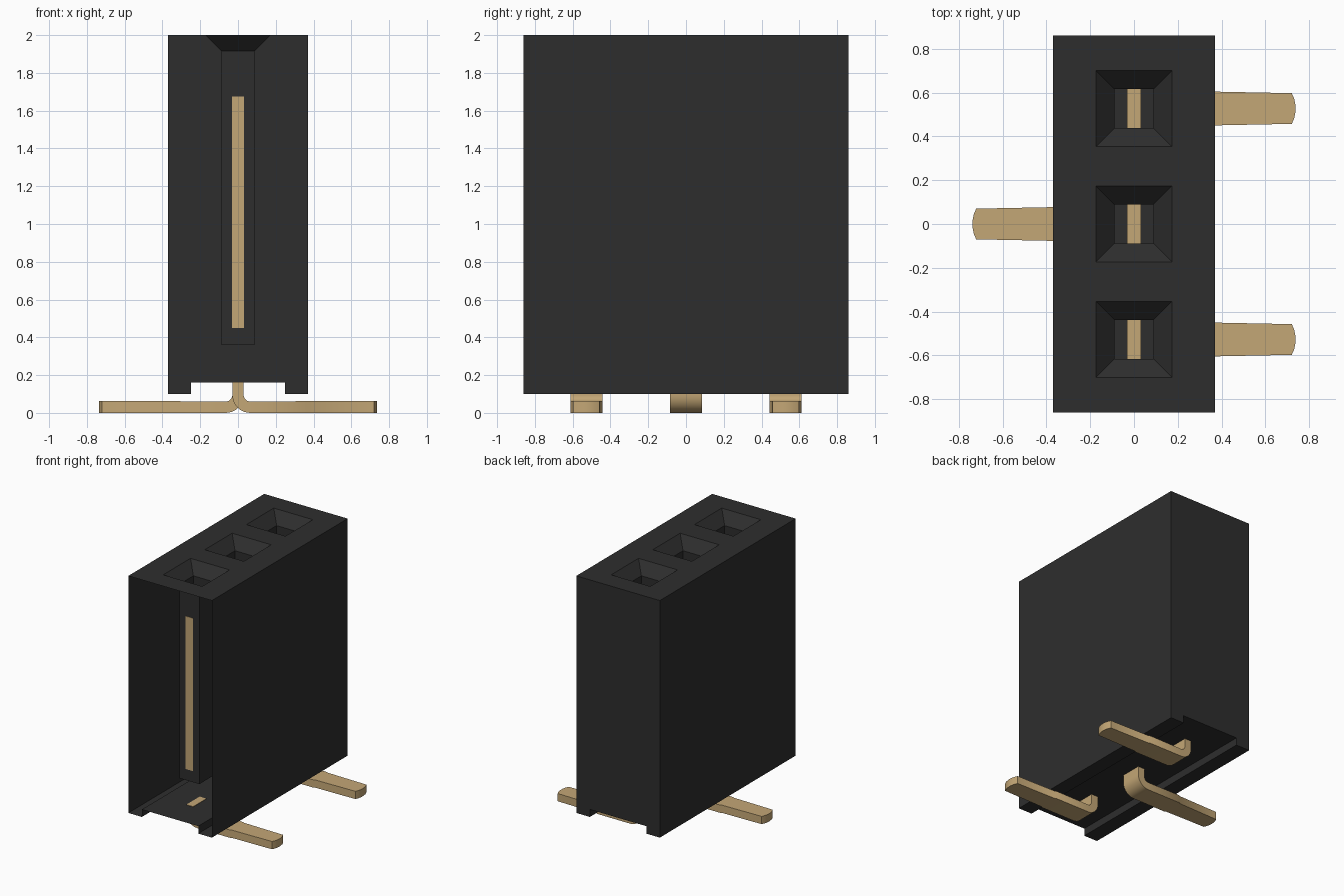
import bpy, bmesh, math

cube = bpy.data.objects.get("Cube")
if cube:
    bpy.data.objects.remove(cube, do_unlink=True)


def material(name, rgb):
    m = bpy.data.materials.new(name)
    m.diffuse_color = (*rgb, 1)
    m.use_nodes = True
    b = next(n for n in m.node_tree.nodes if n.type == 'BSDF_PRINCIPLED')
    b.inputs["Base Color"].default_value = (*rgb, 1)
    b.inputs["Roughness"].default_value = 0.6
    return m


BLACK = material("black plastic", (0.027, 0.027, 0.027))
GOLD = material("gold metal", (0.55, 0.385, 0.18))

HX, HY, TOP = 0.37, 0.86, 2.0      # housing half width, half depth, top height
PITCH = 0.527                      # spacing between sockets


def finish(name, bm, mat, smooth=False, recalc=False):
    if recalc:
        bmesh.ops.recalc_face_normals(bm, faces=bm.faces)
    me = bpy.data.meshes.new(name)
    bm.to_mesh(me)
    bm.free()
    ob = bpy.data.objects.new(name, me)
    bpy.context.collection.objects.link(ob)
    me.materials.append(mat)
    if smooth:
        bpy.ops.object.select_all(action='DESELECT')
        ob.select_set(True)
        bpy.context.view_layer.objects.active = ob
        bpy.ops.object.shade_smooth_by_angle(angle=math.radians(35))
    return ob


def rect(bm, hx, y0, y1, z):
    return [bm.verts.new(p) for p in
            ((-hx, y0, z), (hx, y0, z), (hx, y1, z), (-hx, y1, z))]


def bridge(bm, a, b, closed=True):
    n = len(a)
    for i in range(n if closed else n - 1):
        j = (i + 1) % n
        bm.faces.new((a[i], a[j], b[j], b[i]))


# Housing: thin shell, open at the front, grooved underneath
bm = bmesh.new()
half = [(HX, TOP), (HX, 0.10), (0.25, 0.10), (0.25, 0.16)]
profile = half + [(-x, z) for x, z in reversed(half)]
front = [bm.verts.new((x, -HY, z)) for x, z in profile]
back = [bm.verts.new((x, HY, z)) for x, z in profile]
bridge(bm, front, back, closed=False)
bm.faces.new(back)

# Top cells with funnel mouths leading down into closed square sockets
edges = [-HY, -PITCH / 2, PITCH / 2, HY]
for i in range(3):
    c = (i - 1) * PITCH
    rings = [rect(bm, HX, edges[i], edges[i + 1], TOP),
             rect(bm, 0.173, c - 0.173, c + 0.173, TOP),
             rect(bm, 0.088, c - 0.088, c + 0.088, 1.915),
             rect(bm, 0.088, c - 0.088, c + 0.088, 0.36)]
    for a, b in zip(rings, rings[1:]):
        bridge(bm, a, b)
    bm.faces.new(rings[-1])
bmesh.ops.remove_doubles(bm, verts=bm.verts, dist=0.0001)
finish("housing", bm, BLACK)


# Spring contact blade standing inside each socket
def contact(name, c):
    bm = bmesh.new()
    low = rect(bm, 0.033, c - 0.091, c + 0.091, 0.45)
    high = rect(bm, 0.033, c - 0.091, c + 0.091, 1.675)
    bridge(bm, low, high)
    bm.faces.new(low)
    bm.faces.new(high)
    finish(name, bm, GOLD, recalc=True)


# Bent solder lead: sections given as outer point, inner point, half width
def lead(name, c, side):
    sections = [((-0.03, 0.163), (0.03, 0.163), 0.084)]
    for k in range(9):
        a = math.pi / 2 * k / 8
        sections.append(((0.065 - 0.095 * math.cos(a), 0.095 - 0.095 * math.sin(a)),
                         (0.065 - 0.035 * math.cos(a), 0.095 - 0.035 * math.sin(a)),
                         0.084))
    for x, w in ((0.36, 0.084), (0.37, 0.077), (0.72, 0.07), (0.731, 0.045), (0.737, 0.015)):
        sections.append(((x, 0.0), (x, 0.062), w))
    bm = bmesh.new()
    rings = []
    for o, i, w in sections:
        rings.append([bm.verts.new((side * p[0], c + s * w, p[1]))
                      for p, s in ((o, -1), (o, 1), (i, 1), (i, -1))])
    for a, b in zip(rings, rings[1:]):
        bridge(bm, a, b)
    bm.faces.new(rings[0])
    bm.faces.new(rings[-1])
    finish(name, bm, GOLD, smooth=True, recalc=True)


for label, n, side in (("front", -1, 1), ("middle", 0, -1), ("back", 1, 1)):
    contact(label + "_contact", n * PITCH)
    lead(label + "_lead", n * PITCH, side)
